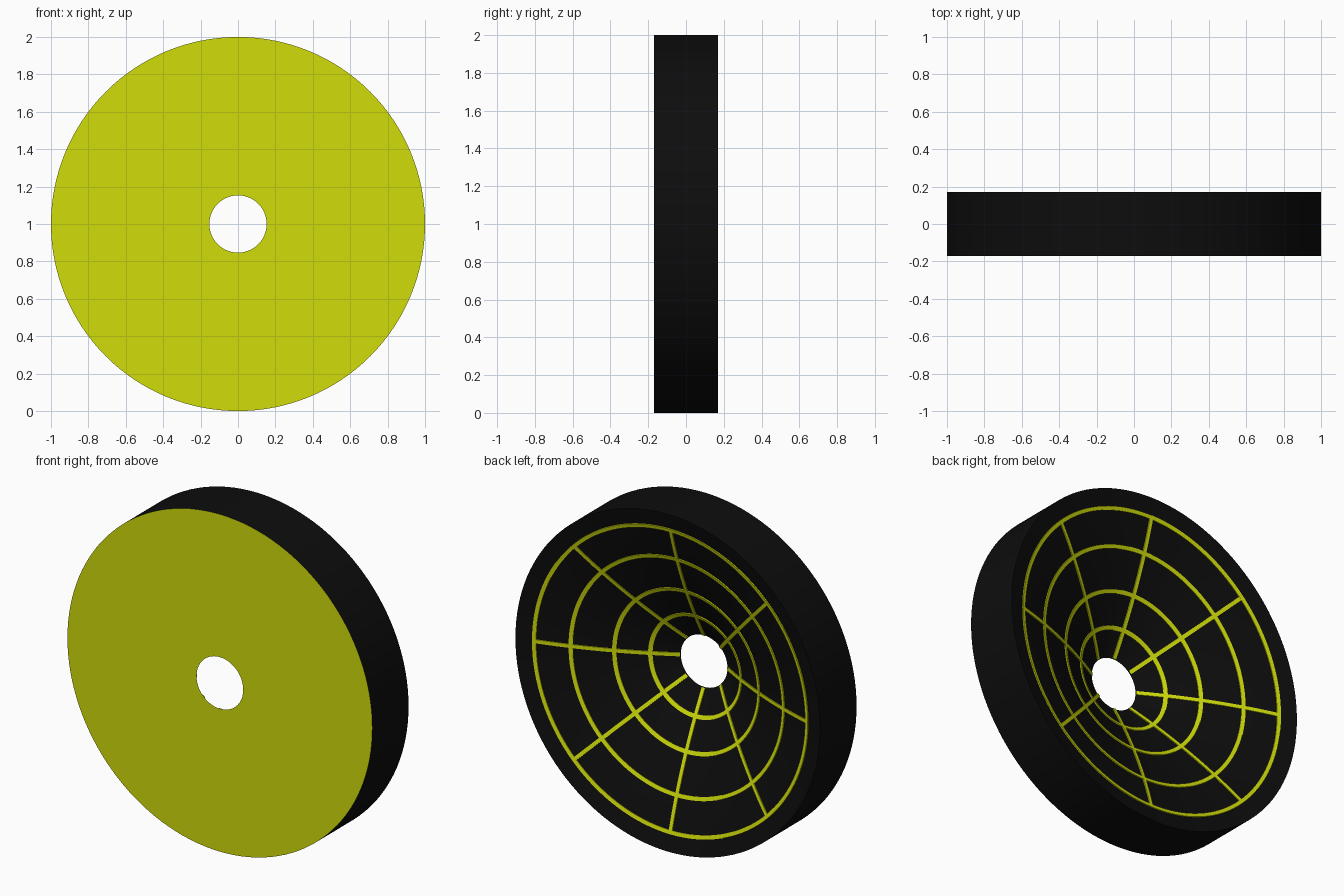
import bpy, bmesh
from math import cos, sin, pi, sqrt

if "Cube" in bpy.data.objects:
    bpy.data.objects.remove(bpy.data.objects["Cube"])

SEG = 128
R_OUT, R_HOLE, HALF = 1.0, 0.153, 0.17
RINGS = [0.895, 0.698, 0.474, 0.297]
WIDTH, LIFT = 0.022, 0.006


def material(name, color):
    m = bpy.data.materials.new(name)
    m.diffuse_color = color
    m.use_nodes = True
    m.node_tree.nodes["Principled BSDF"].inputs["Base Color"].default_value = m.diffuse_color
    return m


yellow = material("yellow", (0.63, 0.72, 0.003, 1))
black = material("black", (0.004, 0.004, 0.004, 1))


def dish(r):
    """Depth (y) of the concave back at radius r."""
    t = r - R_HOLE
    return -HALF + 0.572 * t - 0.203 * t * t


def lifted(r, h):
    """Point of the dish profile pushed out along its normal."""
    s = 0.572 - 0.406 * (r - R_HOLE)
    n = sqrt(1 + s * s)
    return r - h * s / n, dish(r) + h / n


def finish(name, bm, mats):
    bmesh.ops.recalc_face_normals(bm, faces=bm.faces[:])
    me = bpy.data.meshes.new(name)
    bm.to_mesh(me)
    bm.free()
    for m in mats:
        me.materials.append(m)
    ob = bpy.data.objects.new(name, me)
    bpy.context.collection.objects.link(ob)
    bpy.context.view_layer.objects.active = ob
    ob.select_set(True)
    bpy.ops.object.shade_smooth_by_angle(angle=0.5)
    ob.select_set(False)
    return ob


def lathe(name, profile, mats, second=()):
    """Spin a closed (r, y) profile round the wheel axis."""
    bm = bmesh.new()
    loops = [[bm.verts.new((r * cos(2 * pi * i / SEG), y, 1 + r * sin(2 * pi * i / SEG)))
              for r, y in profile] for i in range(SEG)]
    n = len(profile)
    for i in range(SEG):
        a, b = loops[i], loops[(i + 1) % SEG]
        for j in range(n):
            k = (j + 1) % n
            f = bm.faces.new((a[j], a[k], b[k], b[j]))
            f.material_index = 1 if j in second else 0
    return finish(name, bm, mats)


# Wheel body: flat yellow front, black rim and concave black back
steps = 14
back = [(R_HOLE + (R_OUT - R_HOLE) * i / steps) for i in range(steps)]
profile = [(R_OUT, HALF), (R_OUT, -HALF)] + [(r, dish(r)) for r in back]
lathe("wheel_body", profile, [black, yellow], second=(1,))

# Concentric strips on the dish
for i, r in enumerate(RINGS):
    a, b = r - WIDTH / 2, r + WIDTH / 2
    lathe(f"ring_strip_{i + 1}",
          [lifted(a, -LIFT), lifted(b, -LIFT), lifted(b, LIFT), lifted(a, LIFT)], [yellow])

# Radial strips following the dish curve
for k in range(8):
    c, s = cos(k * pi / 4), sin(k * pi / 4)
    bm = bmesh.new()
    sections = []
    for i in range(15):
        r = R_HOLE + 0.004 + (RINGS[0] - R_HOLE - 0.004) * i / 14
        sec = []
        for w, h in ((-1, -LIFT), (1, -LIFT), (1, LIFT), (-1, LIFT)):
            q, y = lifted(r, h)
            q = max(q, R_HOLE)
            w *= WIDTH / 2
            sec.append(bm.verts.new((q * c - w * s, max(y, -HALF + 0.001), 1 + q * s + w * c)))
        sections.append(sec)
    for p, q in zip(sections, sections[1:]):
        for j in range(4):
            bm.faces.new((p[j], p[(j + 1) % 4], q[(j + 1) % 4], q[j]))
    bm.faces.new(sections[0])
    bm.faces.new(sections[-1])
    finish(f"spoke_strip_{k + 1}", bm, [yellow])
